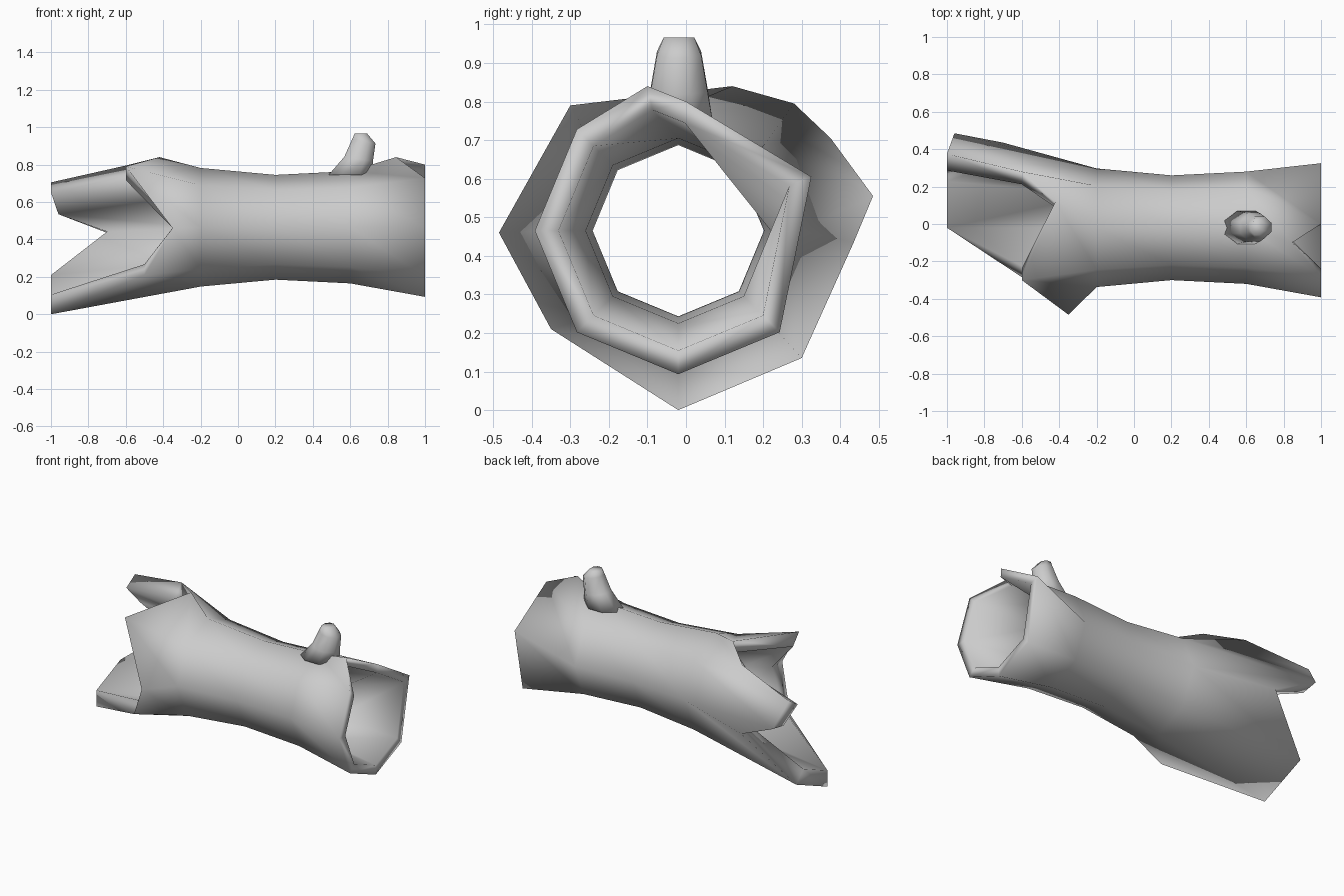
import bpy, bmesh
from math import sin, cos, pi, radians

if "Cube" in bpy.data.objects:
    bpy.data.objects.remove(bpy.data.objects["Cube"])

CY, CZ = -0.02, 0.465          # axis of the hollow trunk


def finish(bm, name):
    bmesh.ops.recalc_face_normals(bm, faces=bm.faces)
    mesh = bpy.data.meshes.new(name)
    bm.to_mesh(mesh)
    bm.free()
    mesh.shade_smooth()
    obj = bpy.data.objects.new(name, mesh)
    bpy.context.collection.objects.link(obj)
    return obj


def ring(x, r):
    return [(x, CY + r * cos(i * pi / 4), CZ + r * sin(i * pi / 4)) for i in range(8)]


# Splintered left end, column by column from +y counter-clockwise
left = [(-0.70, 0.435, 0.435), (-0.60, 0.28, 0.795), (-0.42, 0.12, 0.84),
        (-0.60, -0.30, 0.79), (-0.35, -0.485, 0.46), (-0.50, -0.35, 0.21),
        (-1.0, -0.02, 0.0), (-1.0, 0.30, 0.135)]
spike = [(-0.96, 0.485, 0.555), (-1.0, 0.375, 0.705)]

# Torn right end: octagon with its upper back corner displaced
right = ring(1.0, 0.372)
right[0] = (1.0, 0.325, 0.605)
right[1] = (1.0, 0.0, 0.80)
right[2] = (0.845, -0.10, 0.84)

rings = [left, ring(-0.2, 0.317), ring(0.2, 0.28), ring(0.6, 0.30), right]
scales = [0.775, 0.79, 0.793, 0.80, 0.835]


# Hollow trunk: outer skin, inner skin and rims
def skin(bm, inner):
    def add(p, s):
        s = s if inner else 1.0
        return bm.verts.new((p[0], CY + (p[1] - CY) * s, CZ + (p[2] - CZ) * s))
    g = [[add(p, s) for p in r] for r, s in zip(rings, scales)]
    a, b = [add(p, scales[0]) for p in spike]
    for k in range(4):
        for i in range(8):
            j = (i + 1) % 8
            v = (g[k][i], g[k + 1][i], g[k + 1][j], g[k][j])
            if k == 0 and i == 0:
                for tri in ((v[0], v[1], a), (v[1], v[2], a), (a, v[2], b), (b, v[2], v[3])):
                    bm.faces.new(tri)
            elif k == 3 and i == 2:
                bm.faces.new((v[0], v[1], v[2]))
                bm.faces.new((v[0], v[2], v[3]))
            else:
                bm.faces.new(v)
    return [g[0][0], a, b] + g[0][1:], g[4]


bm = bmesh.new()
outer, inner = skin(bm, False), skin(bm, True)
for o, n in zip(outer, inner):
    for i in range(len(o)):
        j = (i + 1) % len(o)
        bm.faces.new((o[i], o[j], n[j], n[i]))
finish(bm, "hollow_log")

# Branch stub: (x, z, radius x, radius y, slope in x)
bm = bmesh.new()
prev = None
for x, z, rx, ry, slope in [(0.60, 0.745, 0.125, 0.095, 0.0),
                            (0.645, 0.83, 0.083, 0.080, -0.15),
                            (0.673, 0.925, 0.067, 0.062, -0.2),
                            (0.657, 0.966, 0.036, 0.043, 0.0)]:
    cur = []
    for i in range(8):
        a = i * pi / 4 + radians(22.5)
        cur.append(bm.verts.new((x + rx * cos(a), -0.018 + ry * sin(a), z + slope * rx * cos(a))))
    if prev:
        for i in range(8):
            j = (i + 1) % 8
            bm.faces.new((prev[i], prev[j], cur[j], cur[i]))
    else:
        bm.faces.new(cur[::-1])
    prev = cur
bm.faces.new(prev)
finish(bm, "branch_stub")
